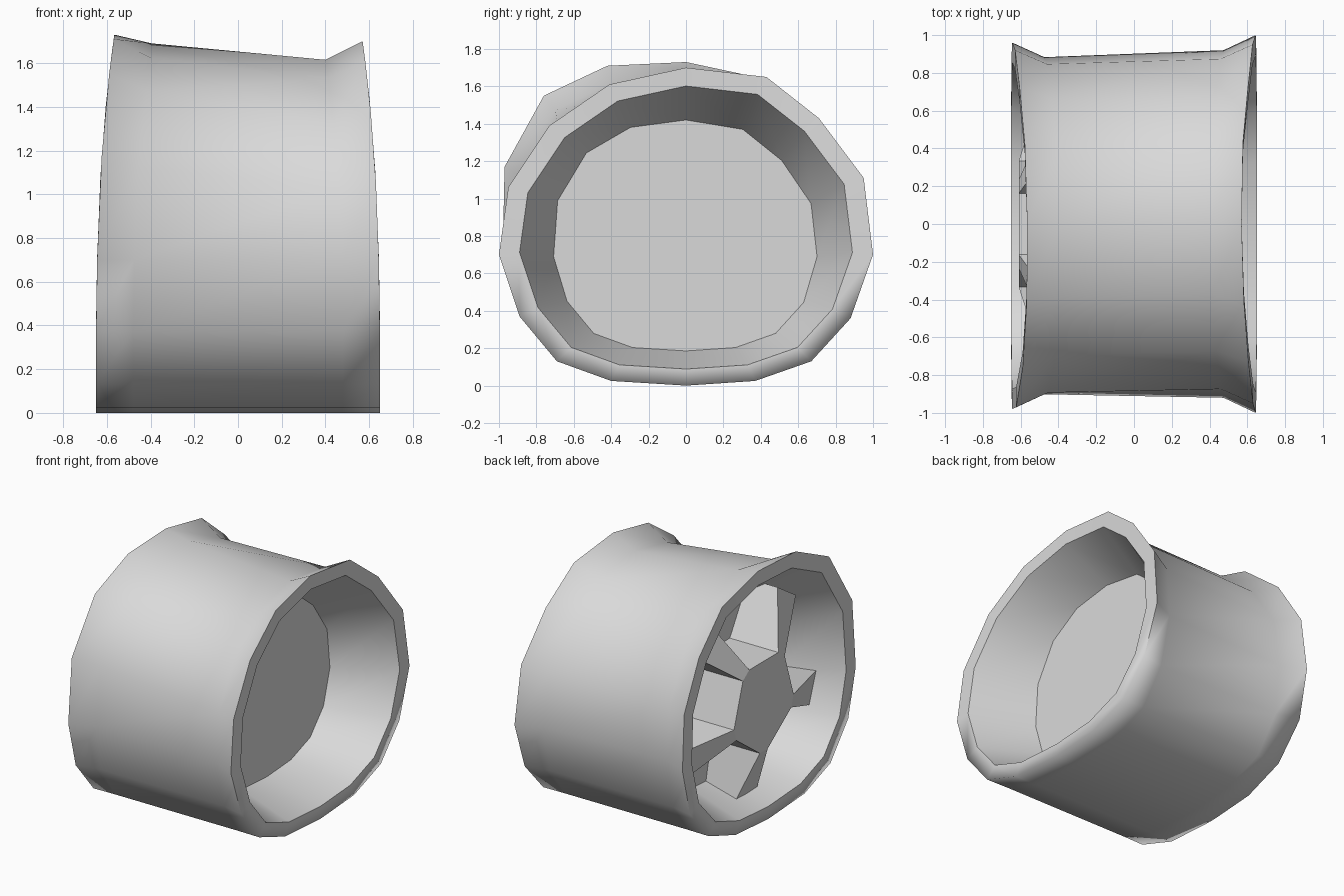
import bpy, bmesh, math
from mathutils import Vector

default = bpy.data.objects.get("Cube")
if default:
    bpy.data.objects.remove(default, do_unlink=True)

grey = bpy.data.materials.new("plain_grey")
grey.use_nodes = True
colour = (0.7, 0.7, 0.7, 1)
grey.diffuse_color = colour
grey.node_tree.nodes["Principled BSDF"].inputs["Base Color"].default_value = colour

MID_Z = 0.805
FLOOR_X = 0.23

# Upper and lower outlines (y, z) of the two lips
lower = [(-.89, .37), (-.69, .13), (-.4, .025), (0, 0), (.37, .025), (.67, .13), (.88, .36)]
left_lip = [(1, .7), (.95, 1.11), (.71, 1.43), (.43, 1.65), (0, 1.7),
            (-.41, 1.61), (-.73, 1.39), (-.95, 1.06), (-1, .7)] + lower
right_lip = [(.96, .7), (.92, 1.08), (.72, 1.4), (.42, 1.64), (0, 1.73),
             (-.42, 1.71), (-.76, 1.55), (-.97, 1.17), (-.98, .7)] + lower
middle = [((a[0] + b[0]) / 2, (a[1] + b[1]) / 2) for a, b in zip(left_lip, right_lip)]


def lip_x(z):
    """The lips lean inward toward the top."""
    return .65 - .08 * (z / 1.7) ** 3


def lip_ring(outline, side, scale=1):
    return [Vector((side * lip_x(z), y * scale, MID_Z + (z - MID_Z) * scale))
            for y, z in outline]


def waist_ring(outline, side):
    """Barrel edge behind a lip, flush with it at the bottom only."""
    ring = []
    for y, z in outline:
        pinch = min(max((z - .1) / .5, 0), 1)
        top = .05 if not (side < 0 and y == 0) else .023
        drop = top * min(max((z - .7) / .6, 0), 1)
        ring.append(Vector((side * (lip_x(z) - .17), y * (1 - .08 * pinch), z * (1 - drop))))
    return ring


def floor_ring(side):
    """Edge of the flat floor at the bottom of a recess."""
    return [Vector((side * FLOOR_X, y * .715, MID_Z - .04 + (z - MID_Z) * .72))
            for y, z in middle]


def finish(name, bm):
    bmesh.ops.recalc_face_normals(bm, faces=bm.faces)
    mesh = bpy.data.meshes.new(name)
    bm.to_mesh(mesh)
    bm.free()
    obj = bpy.data.objects.new(name, mesh)
    bpy.context.collection.objects.link(obj)
    mesh.materials.append(grey)
    return obj


# Rim: outer barrel, flared lips, and a tapered recess with a floor on each end
bm = bmesh.new()
rings = [floor_ring(1), lip_ring(left_lip, 1, .89), lip_ring(left_lip, 1),
         waist_ring(left_lip, 1), waist_ring(right_lip, -1), lip_ring(right_lip, -1),
         lip_ring(right_lip, -1, .89), floor_ring(-1)]
loops = [[bm.verts.new(p) for p in ring] for ring in rings]
for a, b in zip(loops, loops[1:]):
    for i in range(len(a)):
        j = (i + 1) % len(a)
        bm.faces.new((a[i], a[j], b[j], b[i]))
bm.faces.new(loops[0])
bm.faces.new(loops[-1])
bm.verts.index_update()
lip_verts = {v.index for k in (2, 5) for v in loops[k] if v.co.z < .4}
rim = finish("rim", bm)
bpy.ops.object.select_all(action='DESELECT')
rim.select_set(True)
bpy.context.view_layer.objects.active = rim
bpy.ops.object.shade_smooth_by_angle(angle=math.radians(42))

# The lower part of each lip is softly rounded into the barrel
for edge in rim.data.edges:
    if set(edge.vertices) <= lip_verts:
        edge.use_edge_sharp = False


# Hub and five flared spokes, standing on the floor of the right recess
def spoke_point(x, angle, ry, rz):
    return Vector((x, ry * math.cos(angle), MID_Z + rz * math.sin(angle)))


bm = bmesh.new()
hub = []
for k in range(5):
    centre = math.radians(72 * k - 90)
    near, far = [], []
    for s in (-1, 1):
        near.append(bm.verts.new(spoke_point(-.61, centre + s * math.radians(7.5), .34, .34)))
        far.append(bm.verts.new(spoke_point(-.46, centre + s * math.radians(9), .81, .72)))
    hub += near
    bm.faces.new((near[0], far[0], far[1], near[1]))
bm.faces.new(hub)
back = bmesh.ops.extrude_face_region(bm, geom=bm.faces[:], use_keep_orig=True)
for v in back["geom"]:
    if isinstance(v, bmesh.types.BMVert):
        v.co.x = -FLOOR_X + .01
finish("hub_and_spokes", bm)
